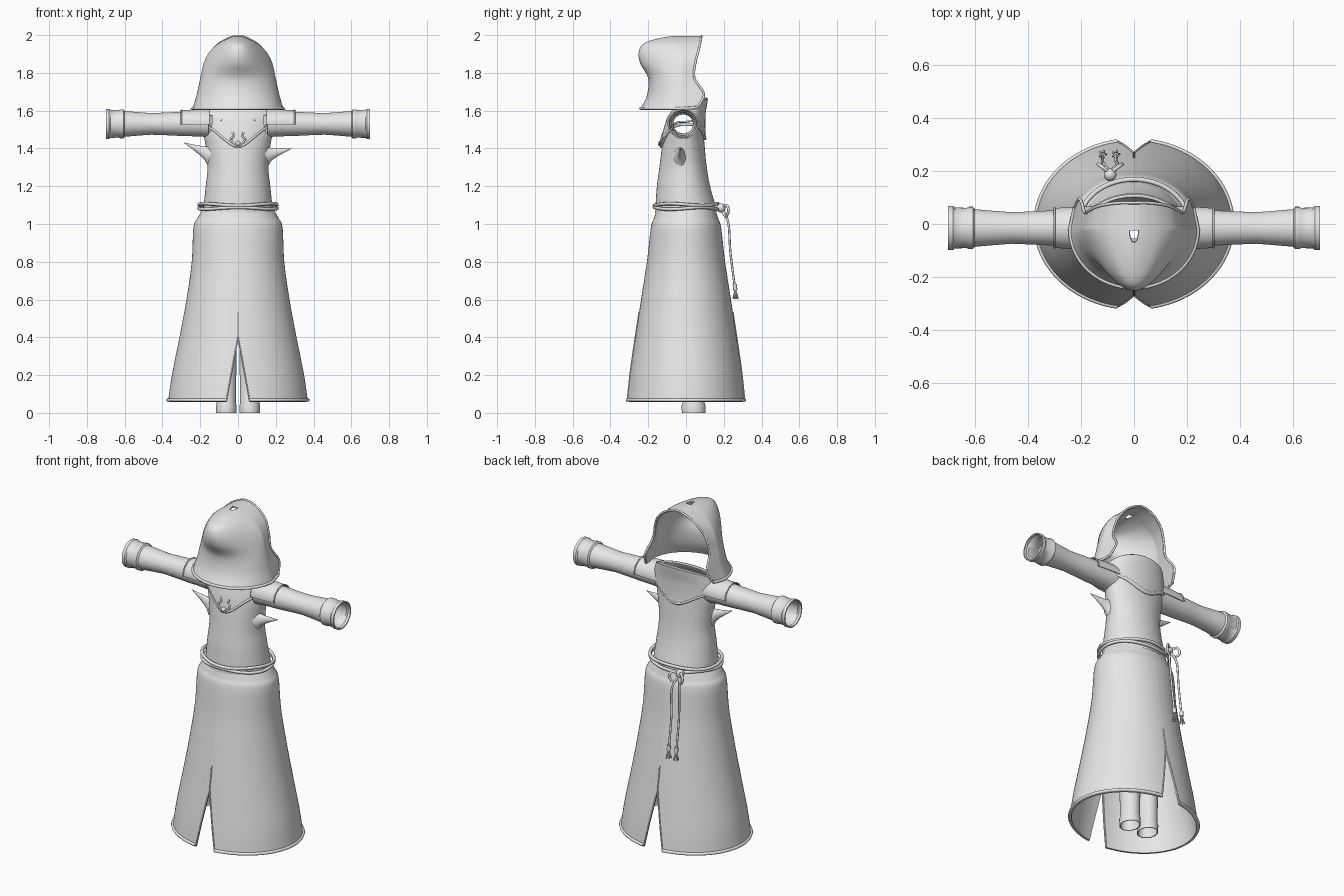
import bpy, bmesh
from math import sin, cos, pi, asin, radians
from mathutils import Vector

cube = bpy.data.objects.get("Cube")
if cube:
    bpy.data.objects.remove(cube, do_unlink=True)

cloth = bpy.data.materials.new("pale_grey_cloth")
cloth.use_nodes = True
GREY = (0.8, 0.8, 0.8, 1)
cloth.diffuse_color = GREY
cloth.node_tree.nodes["Principled BSDF"].inputs["Base Color"].default_value = GREY


def finish(name, bm, thick=0):
    """Turn a bmesh into a smooth-shaded object, optionally thickened inward."""
    bmesh.ops.recalc_face_normals(bm, faces=bm.faces)
    me = bpy.data.meshes.new(name)
    bm.to_mesh(me)
    bm.free()
    me.materials.append(cloth)
    ob = bpy.data.objects.new(name, me)
    bpy.context.collection.objects.link(ob)
    bpy.ops.object.select_all(action='DESELECT')
    ob.select_set(True)
    bpy.context.view_layer.objects.active = ob
    if thick:
        mod = ob.modifiers.new("thickness", 'SOLIDIFY')
        mod.thickness = thick
        mod.offset = -1
        bpy.ops.object.modifier_apply(modifier=mod.name)
    bpy.ops.object.shade_smooth_by_angle(angle=radians(40))
    return ob


def loft(rows, closed=False, skip=None):
    """Bridge rows of points with quads, leaving out faces where skip() is true."""
    bm = bmesh.new()
    grid = [[bm.verts.new(p) for p in row] for row in rows]
    n = len(grid[0])
    for low, high in zip(grid, grid[1:]):
        for i in range(n if closed else n - 1):
            j = (i + 1) % n
            quad = (low[i], low[j], high[j], high[i])
            mid = sum((v.co for v in quad), Vector()) / 4
            if not (skip and skip(mid)):
                bm.faces.new(quad)
    return bm, grid


def blend(keys, t):
    """Smooth interpolation of a key table at t in 0..1."""
    s = t * (len(keys) - 1)
    i = min(int(s), len(keys) - 2)
    f = s - i
    a, b, c, d = (keys[max(0, min(len(keys) - 1, i + k))] for k in (-1, 0, 1, 2))
    return [q + 0.5 * f * (r - p + f * (2 * p - 5 * q + 4 * r - e + f * (3 * (q - r) + e - p)))
            for p, q, r, e in zip(a, b, c, d)]


def tube(name, points, radius, cyclic=False):
    cu = bpy.data.curves.new(name, 'CURVE')
    cu.dimensions = '3D'
    cu.bevel_depth = radius
    cu.bevel_resolution = 2
    cu.use_fill_caps = True
    sp = cu.splines.new('POLY')
    sp.points.add(len(points) - 1)
    for p, co in zip(sp.points, points):
        p.co = (*co, 1)
    sp.use_cyclic_u = cyclic
    sp.use_smooth = True
    cu.materials.append(cloth)
    ob = bpy.data.objects.new(name, cu)
    bpy.context.collection.objects.link(ob)
    return ob


def curved(keys, n=16):
    return [blend(keys, i / n) for i in range(n + 1)]


# Skirt: two flared halves, split at the front and back hems (z, half width, half depth)
SKIRT = [(0.06, 0.37, 0.315), (0.2, 0.35, 0.298), (0.4, 0.31, 0.268), (0.6, 0.273, 0.238),
         (0.8, 0.245, 0.207), (0.98, 0.236, 0.186), (1.03, 0.215, 0.17), (1.08, 0.185, 0.155)]
for side, label in ((1, "left"), (-1, "right")):
    rows = []
    for i in range(43):
        z, w, d = blend(SKIRT, i / 42)
        gap = asin(0.062 * max(0, (0.4 - z) / 0.34) / w)
        angles = [-pi / 2 + gap + (pi - 2 * gap) * k / 40 for k in range(41)]
        rows.append([(side * w * cos(a), d * sin(a), z) for a in angles])
    finish(label + "_skirt", loft(rows)[0], 0.01)
    tube(label + "_hem", [(x, y, z + 0.008) for x, y, z in rows[0]], 0.009)
    for k, where in ((0, "front"), (-1, "back")):
        tube(label + "_" + where + "_slit_trim", [r[k] for r in rows[:17]], 0.004)

# Bodice: hollow torso with round armholes (z, half width, front, back)
BODICE = [(1.06, 0.178, -0.157, 0.157), (1.2, 0.165, -0.148, 0.122), (1.3, 0.155, -0.135, 0.104),
          (1.4, 0.163, -0.122, 0.094), (1.48, 0.176, -0.108, 0.088), (1.56, 0.18, -0.085, 0.088),
          (1.61, 0.165, -0.055, 0.1)]
ARM_Y, ARM_Z = -0.015, 1.53


def torso(a, z, out=0.0):
    """Point on the torso at angle a and height z, pushed outward."""
    i = max(k for k in range(len(BODICE) - 1) if BODICE[k][0] <= z or k == 0)
    f = (z - BODICE[i][0]) / (BODICE[i + 1][0] - BODICE[i][0])
    _, w, front, back = blend(BODICE, min(1, (i + f) / (len(BODICE) - 1)))
    y = (-front if sin(a) < 0 else back) + out
    lift = 0.055 * max(0, sin(a)) * max(0, (z - 1.52) / 0.09)
    return Vector(((w + out) * cos(a), y * sin(a), z + lift))


def armhole(p):
    return abs(p.x) > 0.1 and (p.y - ARM_Y) ** 2 + (p.z - ARM_Z) ** 2 < 0.06 ** 2


ANGLES = [2 * pi * k / 72 for k in range(72)]
rows = [[torso(a, 1.06 + 0.55 * i / 44) for a in ANGLES] for i in range(45)]
finish("bodice", loft(rows, True, armhole)[0], 0.006)
tube("back_seam", [torso(pi / 2, 1.12 + 0.04 * k, 0.001) for k in range(12)], 0.004)


# Yoke: shoulder layer dipping to a point at front and back
def yoke_edge(a):
    u = abs(cos(a))
    low = 1.41 if sin(a) < 0 else 1.45
    return low + (1.525 - low) * u * u * (3 - 2 * u)


rows = [[torso(a, yoke_edge(a) + (1.61 - yoke_edge(a)) * i / 14, 0.01) for a in ANGLES]
        for i in range(15)]
finish("yoke", loft(rows, True, armhole)[0], 0.006)
for k, off in enumerate((0.0, 0.016)):
    tube("yoke_trim_%d" % k, [torso(a, yoke_edge(a) + off, 0.012) for a in ANGLES], 0.007 - 0.002 * k, True)
tube("collar_trim", [torso(a, 1.61, 0.006) for a in ANGLES], 0.006, True)

# Sleeves with cuffs (distance from centre, radius), shoulder caps, side spikes
SLEEVE = [(0.155, 0.07), (0.22, 0.066), (0.3, 0.064), (0.38, 0.06), (0.46, 0.057), (0.54, 0.063),
          (0.6, 0.068), (0.607, 0.077), (0.622, 0.077), (0.63, 0.073), (0.675, 0.074),
          (0.682, 0.08), (0.7, 0.08)]


def arm_ring(x, r, start=0, sweep=2 * pi, n=40):
    return [(x, ARM_Y + r * 1.04 * cos(start + sweep * k / n), ARM_Z + r * sin(start + sweep * k / n))
            for k in range(n + (sweep < 6))]


for side, label in ((1, "left"), (-1, "right")):
    finish(label + "_sleeve", loft([arm_ring(side * x, r) for x, r in SLEEVE], True)[0], 0.007)
    cap = [arm_ring(side * x, r, -0.05, pi + 0.1) for x, r in ((0.15, 0.078), (0.22, 0.077), (0.3, 0.072))]
    finish(label + "_shoulder_cap", loft(cap)[0], 0.005)
    tube(label + "_shoulder_cap_trim", cap[-1], 0.004)
    tip_z = 1.4 if side > 0 else 1.43
    spike = []
    for t, r in ((0, 0.055), (0.15, 0.036), (0.35, 0.024), (0.7, 0.011), (1, 0.001)):
        x, z = 0.145 + 0.14 * t, 1.365 + (tip_z - 1.365) * t
        spike.append([(side * (x - 0.3 * r * sin(a)), -0.03 + r * 0.7 * cos(a), z + r * sin(a))
                      for a in ANGLES[::4]])
    finish(label + "_side_spike", loft(spike, True)[0])

# Chest ornament: curled prongs and a small boss, with two studs
for side, label in ((1, "left"), (-1, "right")):
    prong = [(0.004, 1.415), (0.025, 1.43), (0.038, 1.45), (0.022, 1.465), (0.03, 1.485)]
    tube(label + "_prong", curved([(side * x, -0.142 + (z - 1.415) * 0.3, z) for x, z in prong]), 0.005)
for name, x, y, z, r in (("chest_boss", 0, -0.135, 1.425, 0.014), ("left_stud", 0.09, -0.09, 1.55, 0.006),
                         ("right_stud", -0.09, -0.09, 1.55, 0.006), ("belt_knot", -0.09, 0.185, 1.085, 0.024)):
    bm = bmesh.new()
    bmesh.ops.create_uvsphere(bm, u_segments=16, v_segments=10, radius=r)
    bmesh.ops.translate(bm, vec=(x, y, z), verts=bm.verts)
    finish(name, bm)

# Rope belt: two wavy strands, a bow and two hanging tassels
for k in range(2):
    ring = [(0.207 * cos(a), 0.168 * sin(a), 1.083 + 0.02 * k + 0.005 * sin(3 * a + k * pi)) for a in ANGLES]
    tube("belt_rope_%d" % k, ring, 0.009, True)
for side, label in ((1, "left"), (-1, "right")):
    bow = [(-0.09, 0.19, 1.085), (-0.09 + 0.03 * side, 0.215, 1.1), (-0.09 + 0.045 * side, 0.225, 1.07),
           (-0.09 + 0.02 * side, 0.21, 1.04), (-0.09, 0.19, 1.08)]
    tube(label + "_bow_loop", curved(bow), 0.007)
    end = -0.093 + 0.025 * side
    cord = [(-0.09, 0.195, 1.08), (end + 0.005, 0.225, 1.0), (end, 0.235, 0.85), (end, 0.258, 0.67)]
    tube(label + "_tassel_cord", curved(cord), 0.006)
    tube(label + "_tassel_bead", [(end, 0.258, 0.68), (end, 0.261, 0.65)], 0.011)
    for k in range(5):
        a = 2 * pi * k / 5
        tube("%s_tassel_thread_%d" % (label, k), [(end, 0.261, 0.655),
             (end + 0.014 * cos(a), 0.263 + 0.014 * sin(a), 0.605)], 0.004)

# Hood: open at the back and bottom (z, half width, front, back, point sharpness)
HOOD = [(1.612, 0.24, -0.24, 0.06, 1), (1.68, 0.22, -0.207, 0.095, 1), (1.77, 0.2, -0.2, 0.045, 1.1),
        (1.85, 0.182, -0.242, 0.05, 1.6), (1.91, 0.152, -0.25, 0.065, 1.7), (1.955, 0.105, -0.225, 0.075, 1.4),
        (1.982, 0.055, -0.15, 0.08, 1.1), (1.995, 0.018, -0.07, 0.08, 1)]
rows = []
for i in range(43):
    z, w, front, back, sharp = blend(HOOD, i / 42)
    mid = -0.02
    sides = [(w * (0.93 + 0.07 * k / 8), back + (mid - back) * k / 8) for k in range(8)]
    nose = [(w * cos(pi * k / 40), mid + (front - mid) * max(0, sin(pi * k / 40)) ** sharp) for k in range(41)]
    outline = sides + nose + [(-x, y) for x, y in reversed(sides)]
    rows.append([(x, y, z + 0.08 * max(0, y) * (1 - i / 42)) for x, y in outline])
bm, grid = loft(rows)
top = grid[-1]
for k in range(9):
    bm.faces.new((top[k], top[k + 1], top[-2 - k], top[-1 - k]))
finish("hood", bm, 0.008)
tube("hood_brim", rows[0], 0.008)
tube("hood_opening_trim", [r[0] for r in rows] + [r[-1] for r in reversed(rows)], 0.006)

# Trouser legs: open tubes
for side, label in ((1, "left"), (-1, "right")):
    leg = [[(side * (0.062 + r * cos(a)), 0.04 + 1.15 * r * sin(a), z) for a in ANGLES[::2]]
           for z, r in ((0, 0.054), (0.04, 0.055), (0.05, 0.051), (0.4, 0.055), (0.95, 0.06))]
    finish(label + "_trouser_leg", loft(leg, True)[0], 0.005)
